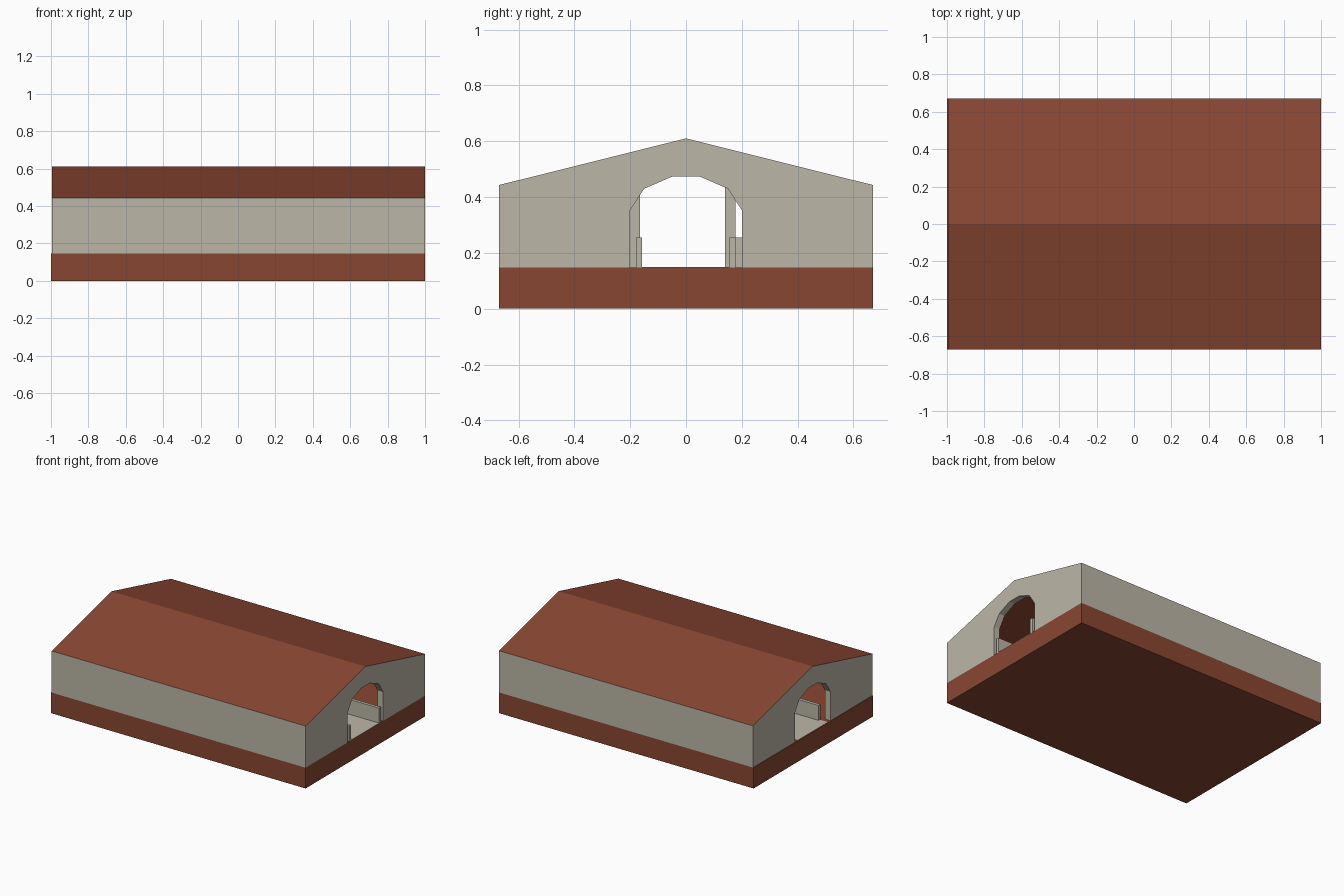
import bpy, bmesh

if "Cube" in bpy.data.objects:
    bpy.data.objects.remove(bpy.data.objects["Cube"])

def material(name, rgb):
    m = bpy.data.materials.new(name)
    m.diffuse_color = (*rgb, 1)
    m.use_nodes = True
    m.node_tree.nodes["Principled BSDF"].inputs["Base Color"].default_value = m.diffuse_color
    return m

BROWN = material("red brown", (0.25, 0.062, 0.032))
STONE = material("warm grey", (0.50, 0.47, 0.39))

FLOOR, EAVE, PEAK, HALF = 0.147, 0.443, 0.61, 0.67
X0, X1 = -0.995, 1.0
WALL, SKIN = 0.045, 0.004

def prism(name, profile, x0, x1, mats):
    """Extrude a closed (y, z) profile along x."""
    bm = bmesh.new()
    face = bm.faces.new([bm.verts.new((x0, y, z)) for y, z in profile])
    ext = bmesh.ops.extrude_face_region(bm, geom=[face])["geom"]
    bmesh.ops.translate(bm, vec=(x1 - x0, 0, 0),
                        verts=[g for g in ext if isinstance(g, bmesh.types.BMVert)])
    bmesh.ops.recalc_face_normals(bm, faces=bm.faces)
    me = bpy.data.meshes.new(name)
    bm.to_mesh(me)
    bm.free()
    for m in mats:
        me.materials.append(m)
    ob = bpy.data.objects.new(name, me)
    bpy.context.collection.objects.link(ob)
    return ob

def box(name, x0, x1, y0, y1, z0, z1, mat):
    return prism(name, [(y0, z0), (y1, z0), (y1, z1), (y0, z1)], x0, x1, [mat])

# Plinth and central aisle
box("plinth", -1, 1, -HALF, HALF, 0, FLOOR, BROWN)
box("aisle_floor", X0, X1, -0.17, 0.165, FLOOR, FLOOR + 0.002, STONE)

# Gable ends with arched doorways
arch = [(0.2, FLOOR), (0.2, 0.353), (0.15, 0.43), (0.05, 0.473)]
arch += [(-y, z) for y, z in reversed(arch)]
gable = [(HALF, FLOOR), (HALF, EAVE - SKIN), (0, PEAK - SKIN),
         (-HALF, EAVE - SKIN), (-HALF, FLOOR)] + arch[::-1]
prism("right_gable", gable, X1 - WALL, X1, [STONE])
prism("left_gable", gable, X0, X0 + WALL, [STONE])

# Long side walls
for name, s in (("front_wall", -1), ("back_wall", 1)):
    prism(name, [(s * HALF, FLOOR), (s * HALF, EAVE - SKIN),
                 (s * (HALF - WALL), EAVE - SKIN + WALL * 0.249),
                 (s * (HALF - WALL), FLOOR)], X0 + WALL, X1 - WALL, [STONE])

# Thin roof, its narrow edges matching the walls
roof = prism("roof", [(-HALF, EAVE), (0, PEAK), (HALF, EAVE), (HALF, EAVE - SKIN),
                      (0, PEAK - SKIN), (-HALF, EAVE - SKIN)], X0, X1, [BROWN, STONE])
for p in roof.data.polygons:
    p.material_index = 1 if abs(p.normal.z) < 0.5 else 0

# Low stall walls along the aisle
LOW = 0.255
box("front_stall_wall", -0.93, 0.998, -0.18, -0.157, FLOOR, LOW, STONE)
box("back_stall_wall", -0.93, 0.998, 0.155, 0.177, FLOOR, LOW, STONE)

# Stall partitions and roof posts
for i, x in enumerate((-0.33, 0.33)):
    box(f"front_partition_{i}", x - 0.012, x + 0.012, -HALF + WALL, -0.18, FLOOR, LOW, STONE)
    box(f"back_partition_{i}", x - 0.012, x + 0.012, 0.177, HALF - WALL, FLOOR, LOW, STONE)
    box(f"front_post_{i}", x - 0.018, x + 0.018, -0.2, -0.165, FLOOR, 0.555, STONE)
    box(f"back_post_{i}", x - 0.018, x + 0.018, 0.14, 0.177, FLOOR, 0.56, STONE)
